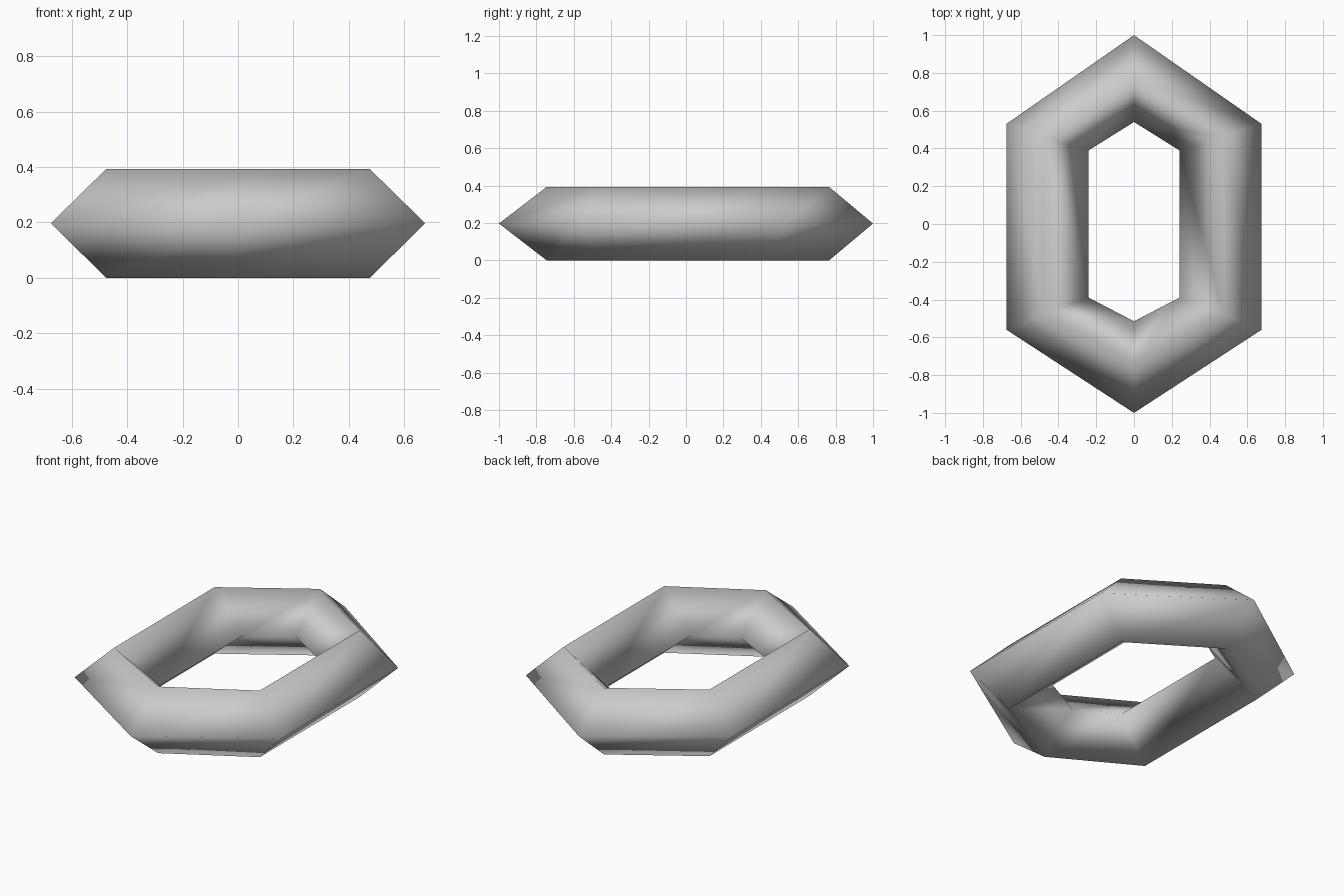
import bpy, bmesh

# Remove the default cube only
cube = bpy.data.objects.get("Cube")
if cube:
    bpy.data.objects.remove(cube, do_unlink=True)

# Single grey material
grey = bpy.data.materials.new("light_grey")
grey.use_nodes = True
colour = (0.6, 0.6, 0.6, 1)
grey.diffuse_color = colour
grey.node_tree.nodes["Principled BSDF"].inputs["Base Color"].default_value = colour


def hexagon(bm, half_width, back_corner, front_corner, back_tip, front_tip, z):
    """Elongated hexagonal ring of vertices with a tip at the back and front."""
    outline = [(0, back_tip), (-half_width, back_corner), (-half_width, front_corner),
               (0, front_tip), (half_width, front_corner), (half_width, back_corner)]
    return [bm.verts.new((x, y, z)) for x, y in outline]


# Four edge rings of the diamond cross-section: outer, top, inner, bottom
bm = bmesh.new()
ridge = (0.475, 0.46, -0.475, 0.765, -0.745)
rings = [
    hexagon(bm, 0.675, 0.53, -0.56, 1.0, -1.0, 0.197),
    hexagon(bm, *ridge, 0.393),
    hexagon(bm, 0.24, 0.39, -0.39, 0.54, -0.515, 0.197),
    hexagon(bm, *ridge, 0.0),
]

# Bridge neighbouring rings into a closed link
for i, ring in enumerate(rings):
    following = rings[(i + 1) % len(rings)]
    for j in range(len(ring)):
        k = (j + 1) % len(ring)
        bm.faces.new((ring[j], ring[k], following[k], following[j])).smooth = True
bmesh.ops.recalc_face_normals(bm, faces=bm.faces)

mesh = bpy.data.meshes.new("hexagonal_link")
bm.to_mesh(mesh)
bm.free()
mesh.materials.append(grey)
link = bpy.data.objects.new("hexagonal_link", mesh)
bpy.context.collection.objects.link(link)
